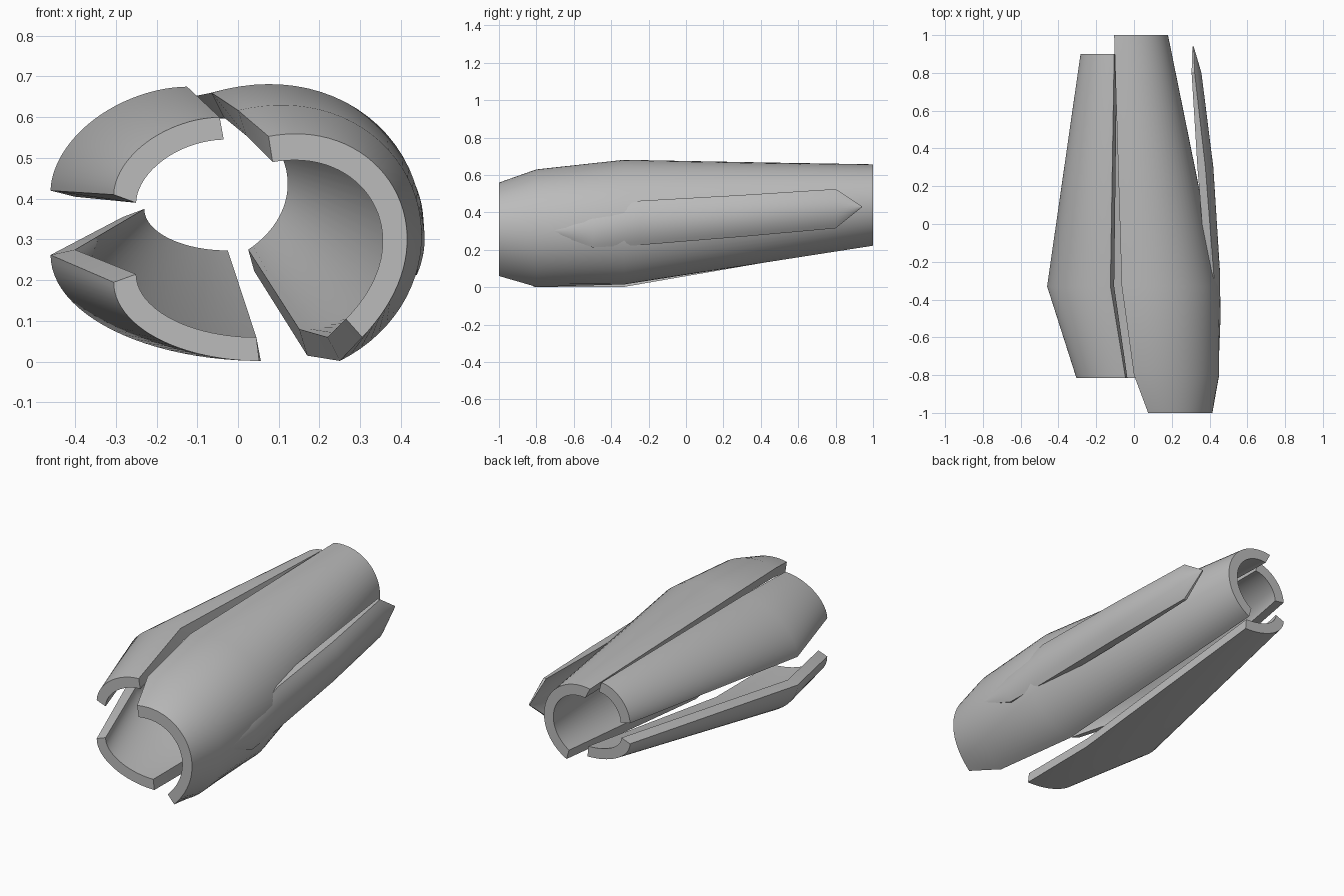
import bpy, bmesh, math
from mathutils import Vector

cube = bpy.data.objects.get("Cube")
if cube:
    bpy.data.objects.remove(cube)

grey = bpy.data.materials.new("plain grey")
grey.use_nodes = True
grey.diffuse_color = (0.5, 0.5, 0.5, 1)
grey.node_tree.nodes["Principled BSDF"].inputs["Base Color"].default_value = (0.5, 0.5, 0.5, 1)


def round_arc(centre, radius, p, q, n=36):
    """Circular x-z section running clockwise from p to q, easing out to meet both ends."""
    c = Vector(centre)
    a, b = Vector(p) - c, Vector(q) - c
    start, end = math.atan2(a.y, a.x), math.atan2(b.y, b.x)
    pts = []
    for i in range(n + 1):
        t = i / n
        reach = a.length if t < 0.5 else b.length
        r = radius + (reach - radius) * (2 * t - 1) ** 4
        angle = start + (end - start) * t
        pts.append(c + Vector((math.cos(angle), math.sin(angle))) * r)
    return pts


def quarter_arc(a, b, power, n=24):
    """Quarter-ellipse x-z section, upright at a and level at b."""
    c = Vector((b[0], a[1]))
    u, s = Vector(a) - c, Vector(b) - c
    pts = []
    for i in range(n + 1):
        angle = math.pi / 2 * i / n
        pts.append(c + u * max(0, math.cos(angle)) ** power + s * math.sin(angle) ** power)
    return pts


def loft_shell(name, stations):
    """Join (y, outer arc, inner arc) stations into one closed curved wall."""
    bm = bmesh.new()
    rings = []
    for y, outer, inner in stations:
        rings.append([bm.verts.new((p.x, y, p.y)) for p in outer + inner[::-1]])
    count = len(rings[0])
    for r, s in zip(rings, rings[1:]):
        for i in range(count):
            j = (i + 1) % count
            bm.faces.new((r[i], r[j], s[j], s[i]))
    for r in (rings[0], rings[-1]):
        for i in range(count // 2 - 1):
            bm.faces.new((r[i], r[i + 1], r[count - 2 - i], r[count - 1 - i]))
    bmesh.ops.recalc_face_normals(bm, faces=bm.faces)
    mesh = bpy.data.meshes.new(name)
    bm.to_mesh(mesh)
    bm.free()
    obj = bpy.data.objects.new(name, mesh)
    bpy.context.collection.objects.link(obj)
    mesh.materials.append(grey)
    bpy.ops.object.select_all(action='DESELECT')
    obj.select_set(True)
    bpy.context.view_layer.objects.active = obj
    bpy.ops.object.shade_smooth_by_angle(angle=math.radians(30))


# Large left shell: y, then centre, radius and ends of the outer and inner arcs
large = [
    (-1.0, ((.165, .303), .25, (.075, .553), (.305, .06)),
     ((.165, .298), .19, (.085, .49), (.265, .105))),
    (-.8, ((.14, .31), .311, (0, .617), (.25, .002)),
     ((.14, .308), .25, (.02, .555), (.22, .06))),
    (-.33, ((.113, .333), .338, (-.065, .66), (.17, .015)),
     ((.11, .335), .28, (-.035, .6), (.15, .08))),
    (1.0, ((-.035, .437), .215, (-.105, .652), (.04, .222)),
     ((-.035, .437), .157, (-.075, .595), (.025, .275))),
]
loft_shell("large_left_shell", [(y, round_arc(*o), round_arc(*i)) for y, o, i in large])

# Two right quarter shells: y, outer ends, inner ends
upper = [
    (-.815, ((-.305, .41), (-.045, .6)), ((-.25, .39), (-.035, .545))),
    (-.33, ((-.46, .42), (-.125, .675)), ((-.4, .405), (-.105, .615))),
    (.9, ((-.283, .47), (-.105, .65)), ((-.225, .46), (-.09, .595))),
]
lower = [
    (-.815, ((-.305, .195), (.052, .002)), ((-.25, .215), (.045, .06))),
    (-.33, ((-.46, .262), (.056, .002)), ((-.4, .275), (.045, .06))),
    (.9, ((-.283, .355), (-.02, .215)), ((-.23, .375), (-.025, .273))),
]
for name, rows, power in (("upper_right_shell", upper, 1.1), ("lower_right_shell", lower, 1.0)):
    loft_shell(name, [(y, quarter_arc(*o, power), quarter_arc(*i, power)) for y, o, i in rows])

# Side blade: y, thickness, then bottom z, top z, outer x, drop of the edges
blade = [
    (-.73, .012, .296, .306, .449, .001), (-.5, .03, .213, .39, .458, .019),
    (-.25, .04, .225, .462, .455, .034), (.3, .042, .27, .493, .42, .042),
    (.8, .016, .315, .525, .357, .036), (.94, .006, .427, .433, .316, .001),
]


def blade_arc(low, high, x, drop, inset=0.0):
    rows = [i / 6 - 1 for i in range(13)]
    return [Vector((x - inset - drop * t * t, (low + high) / 2 + t * (high - low) / 2)) for t in rows]


loft_shell("side_blade", [(y, blade_arc(*d), blade_arc(*d, inset=thick)) for y, thick, *d in blade])
